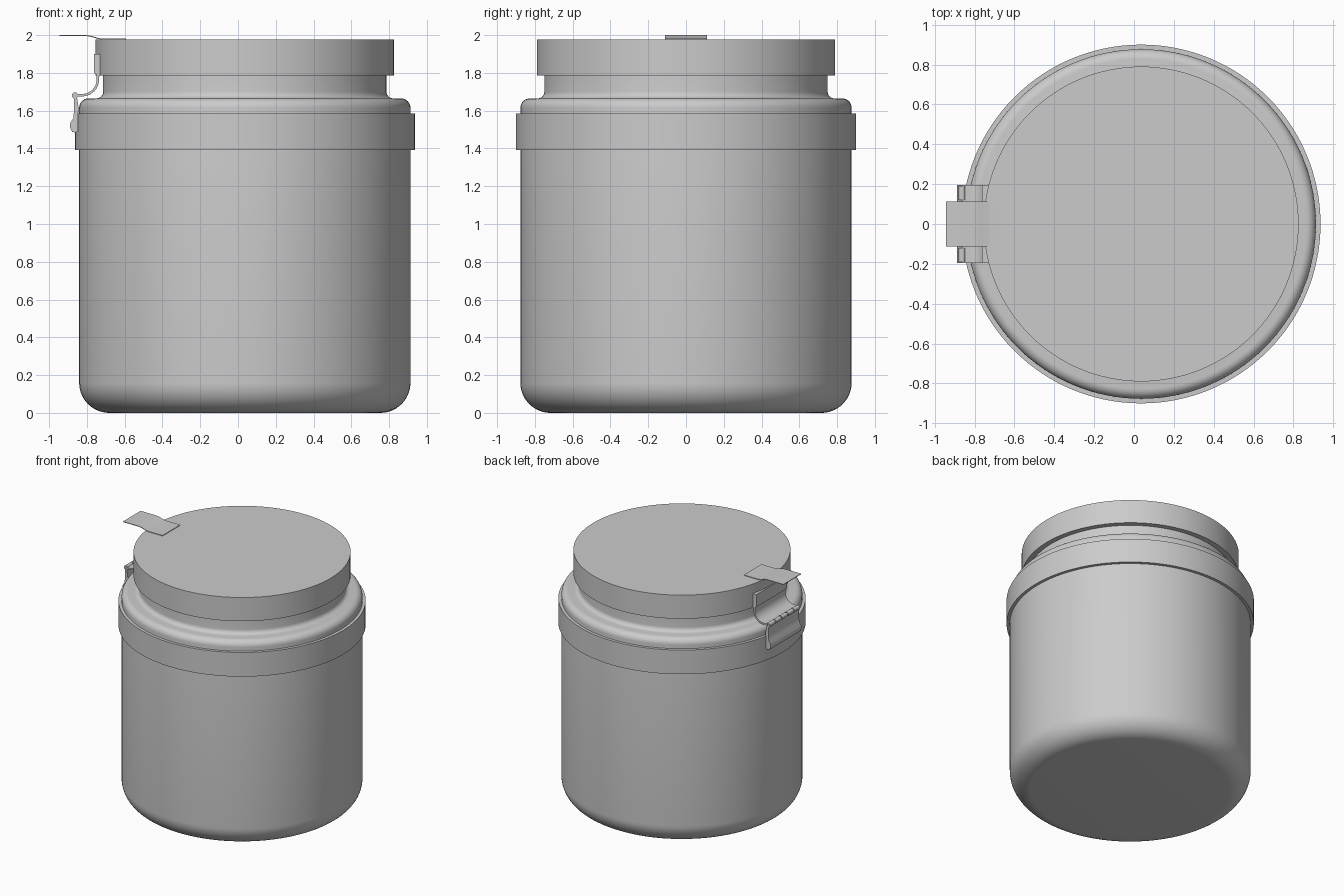
import bpy, bmesh, math

if "Cube" in bpy.data.objects:
    bpy.data.objects.remove(bpy.data.objects["Cube"])

CX = 0.036      # jar axis
SEG = 128

grey = bpy.data.materials.new("plain_grey")
grey.diffuse_color = (0.6, 0.6, 0.6, 1)
grey.use_nodes = True
grey.node_tree.nodes["Principled BSDF"].inputs["Base Color"].default_value = grey.diffuse_color


def finish(name, bm, angle=35):
    bmesh.ops.remove_doubles(bm, verts=bm.verts, dist=1e-5)
    bmesh.ops.recalc_face_normals(bm, faces=bm.faces)
    me = bpy.data.meshes.new(name)
    bm.to_mesh(me)
    bm.free()
    me.materials.append(grey)
    ob = bpy.data.objects.new(name, me)
    bpy.context.collection.objects.link(ob)
    bpy.ops.object.select_all(action='DESELECT')
    bpy.context.view_layer.objects.active = ob
    ob.select_set(True)
    bpy.ops.object.shade_smooth_by_angle(angle=math.radians(angle))
    return ob


def lathe(name, profile, closed=False):
    """Spin an (r, z) profile about the jar axis."""
    bm = bmesh.new()
    vs = [bm.verts.new((CX + r, 0, z)) for r, z in profile]
    pairs = list(zip(vs, vs[1:])) + ([(vs[-1], vs[0])] if closed else [])
    es = [bm.edges.new(p) for p in pairs]
    bmesh.ops.spin(bm, geom=vs + es, cent=(CX, 0, 0), axis=(0, 0, 1),
                   angle=math.tau, steps=SEG, use_duplicate=False)
    return finish(name, bm)


def extrude_y(name, outline, y0, y1):
    """Extrude an (x, z) outline from y0 to y1."""
    bm = bmesh.new()
    f = bm.faces.new([bm.verts.new((x, y0, z)) for x, z in outline])
    new = bmesh.ops.extrude_face_region(bm, geom=[f])["geom"]
    bmesh.ops.translate(bm, vec=(0, y1 - y0, 0),
                        verts=[v for v in new if isinstance(v, bmesh.types.BMVert)])
    return finish(name, bm)


def arc(cx, cz, r, a0, a1, n):
    return [(cx + r * math.cos(math.radians(a0 + (a1 - a0) * i / n)),
             cz + r * math.sin(math.radians(a0 + (a1 - a0) * i / n))) for i in range(n + 1)]


def strip(path, t):
    """Outline of a bent sheet of thickness t following an (x, z) path."""
    left, right = [], []
    for i, (x, z) in enumerate(path):
        a, b = path[max(i - 1, 0)], path[min(i + 1, len(path) - 1)]
        dx, dz = b[0] - a[0], b[1] - a[1]
        d = math.hypot(dx, dz)
        nx, nz = -dz / d * t / 2, dx / d * t / 2
        left.append((x + nx, z + nz))
        right.append((x - nx, z - nz))
    return left + right[::-1]


# Jar body: rounded base, straight wall, rounded shoulder, flared neck
lathe("jar_body", [(0, 0)] + arc(0.717, 0.16, 0.16, -90, 0, 14)
      + arc(0.827, 1.615, 0.05, 0, 90, 8)
      + arc(0.785, 1.70, 0.035, 270, 180, 6) + [(0.75, 1.80)])

# Band around the upper body
lathe("clamp_band", [(0.87, 1.392), (0.90, 1.392), (0.90, 1.586), (0.87, 1.586)], True)

# Lid
lathe("lid", [(0, 1.786), (0.79, 1.786), (0.79, 1.976), (0, 1.976)])

# Pull tab lying on the lid edge
extrude_y("pull_tab", strip([(-0.944, 1.997), (-0.80, 1.997), (-0.78, 1.994),
                             (-0.735, 1.981), (-0.715, 1.979), (-0.592, 1.979)], 0.005),
          -0.112, 0.112)

# Latch: plate on the lid, curved arm, hinge and lower grip
W = 0.195
extrude_y("latch_plate", [(-0.762, 1.80), (-0.73, 1.78), (-0.73, 1.90), (-0.762, 1.90)], -W, W)
extrude_y("latch_arm", strip([(-0.742, 1.82)] + arc(-0.825, 1.765, 0.083, 0, -90, 10)
                             + [(-0.862, 1.682)], 0.013), -W, W)
for i in range(5):
    y = -W + i * 2 * W / 5
    extrude_y("hinge_knuckle", arc(-0.863, 1.680, 0.017, 0, 330, 11), y + 0.004, y + 2 * W / 5 - 0.004)
extrude_y("latch_leaf", [(-0.868, 1.675), (-0.868, 1.59), (-0.84, 1.59), (-0.853, 1.675)], -W, W)
extrude_y("latch_grip", [(-0.868, 1.60), (-0.872, 1.56), (-0.888, 1.535), (-0.889, 1.51),
                         (-0.878, 1.488), (-0.862, 1.484), (-0.846, 1.49), (-0.846, 1.60)], -W, W)
